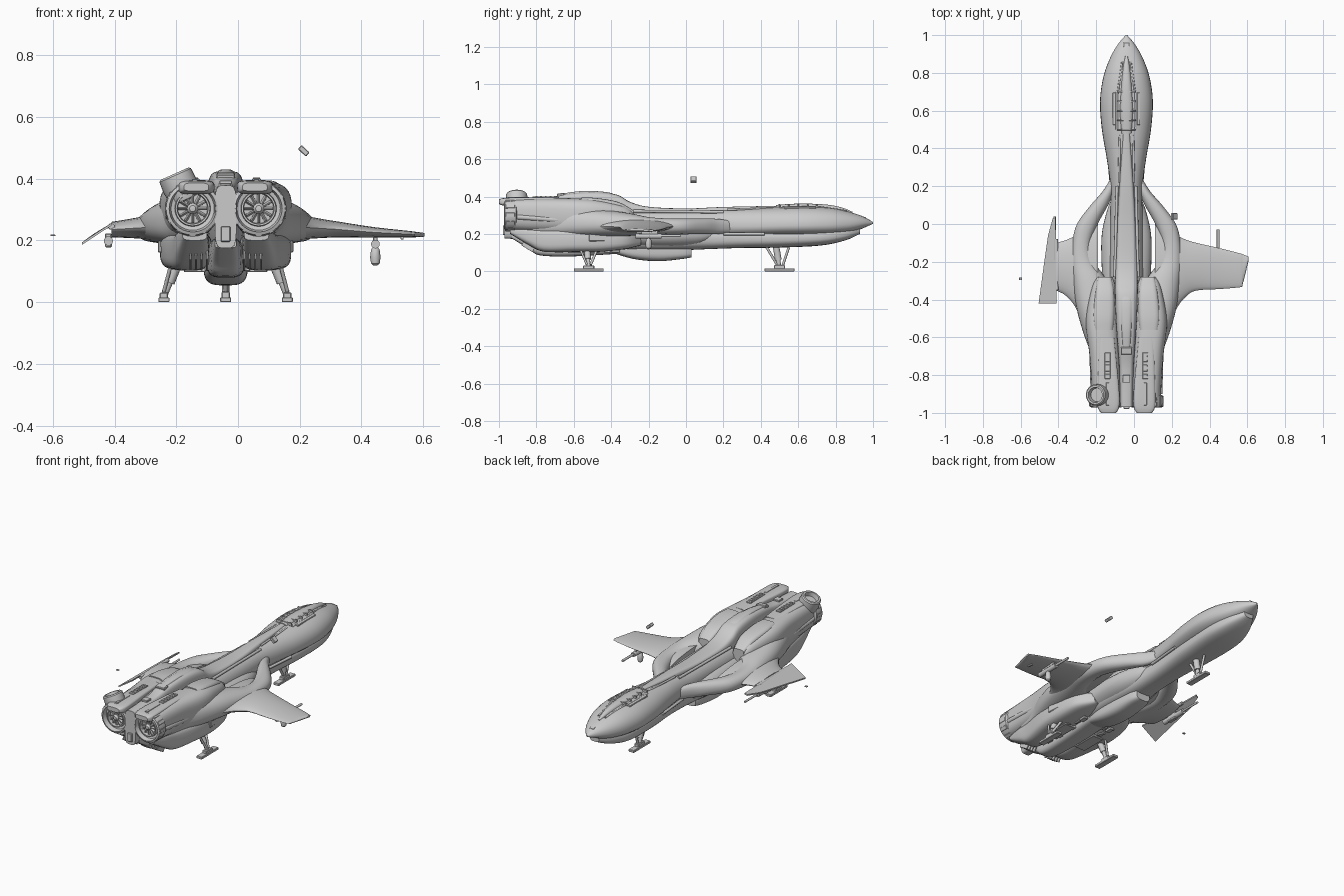
import bpy, bmesh, math, random
from mathutils import Matrix, Vector, Euler

random.seed(4)
X0 = -0.04  # hull centre line


def finish(name, bm):
    bmesh.ops.recalc_face_normals(bm, faces=bm.faces)
    me = bpy.data.meshes.new(name)
    bm.to_mesh(me)
    bm.free()
    ob = bpy.data.objects.new(name, me)
    bpy.context.collection.objects.link(ob)
    return ob


def skin(name, rings):
    bm = bmesh.new()
    vs = [[bm.verts.new(p) for p in r] for r in rings]
    n = len(vs[0])
    for a, b in zip(vs, vs[1:]):
        for i in range(n):
            bm.faces.new((a[i], a[(i + 1) % n], b[(i + 1) % n], b[i]))
    bm.faces.new(vs[0])
    bm.faces.new(vs[-1])
    return finish(name, bm)


def smooth(secs, steps):
    out = []
    for i in range(len(secs) - 1):
        p = [secs[max(0, i - 1)], secs[i], secs[i + 1], secs[min(len(secs) - 1, i + 2)]]
        for k in range(steps):
            t = k / steps
            out.append([0.5 * (2 * b + (c - a) * t + (2 * a - 5 * b + 4 * c - d) * t * t
                               + (3 * b - a - 3 * c + d) * t ** 3) for a, b, c, d in zip(*p)])
    return out + [list(secs[-1])]


def loft(name, secs, n=2.2, s=1, steps=4, seg=32):
    """Sections: y, centre x from hull line, half width, top z, middle z, bottom z."""
    rings = []
    for y, cx, hw, zt, zm, zb in smooth(secs, steps):
        r = []
        for i in range(seg):
            a = 2 * math.pi * i / seg
            c, d = math.cos(a), math.sin(a)
            u = math.copysign(abs(c) ** (2 / n), c)
            v = math.copysign(abs(d) ** (2 / n), d)
            r.append((X0 + s * cx + hw * u, y, zm + v * ((zt - zm) if v > 0 else (zm - zb))))
        rings.append(r)
    return skin(name, rings)


def lathe(name, prof, mat, seg=32):
    """Profile of (radius, height) turned around local z."""
    return skin(name, [[mat @ Vector((r * math.cos(2 * math.pi * i / seg), r * math.sin(2 * math.pi * i / seg), h))
                        for i in range(seg)] for r, h in prof])


def rod(name, p, q, r, r2=None, seg=14):
    p, q = Vector(p), Vector(q)
    m = Matrix.Translation(p) @ (q - p).to_track_quat('Z', 'Y').to_matrix().to_4x4()
    return lathe(name, [(r, 0), (r2 or r, (q - p).length)], m, seg)


def box(name, loc, size, rot=(0, 0, 0), bev=0.15):
    bm = bmesh.new()
    bmesh.ops.create_cube(bm, size=1)
    bmesh.ops.scale(bm, vec=size, verts=bm.verts)
    bmesh.ops.bevel(bm, geom=bm.edges[:], offset=min(size) * bev, segments=1, affect='EDGES')
    bm.transform(Matrix.Translation(loc) @ Euler(rot).to_matrix().to_4x4())
    return finish(name, bm)


# Forward hull: upper shell and slightly narrower lower shell
loft("upper_hull", [(1.0, 0, .004, .263, .258, .254), (.95, 0, .046, .292, .258, .232), (.88, 0, .086, .316, .253, .205),
                    (.78, 0, .122, .34, .248, .19), (.65, 0, .14, .35, .245, .185), (.5, 0, .13, .346, .243, .185),
                    (.35, 0, .105, .338, .24, .185), (.2, 0, .085, .331, .24, .185), (.05, 0, .085, .325, .24, .185),
                    (-.3, 0, .09, .33, .24, .19)])
loft("lower_hull", [(.93, 0, .03, .25, .22, .2), (.85, 0, .075, .24, .2, .165), (.72, 0, .105, .23, .185, .138),
                    (.5, 0, .1, .22, .182, .127), (.3, 0, .082, .22, .182, .125), (.1, 0, .08, .22, .18, .118),
                    (-.1, 0, .1, .22, .18, .11), (-.35, 0, .1, .22, .18, .11)], n=2.8)
loft("mid_body", [(.15, 0, .07, .23, .2, .17), (.08, 0, .1, .26, .2, .135), (-.05, 0, .13, .272, .2, .12),
                  (-.2, 0, .132, .28, .2, .12), (-.4, 0, .12, .29, .2, .12)])
loft("belly_pod", [(.03, 0, .045, .14, .11, .075), (-.02, 0, .06, .16, .11, .066), (-.15, 0, .07, .17, .12, .054),
                   (-.28, 0, .07, .17, .12, .066), (-.38, 0, .055, .17, .13, .095)], n=3.5)
# Dorsal spine rising into a rear hump and tail column
loft("dorsal_spine", [(.48, 0, .02, .35, .3, .22), (.2, 0, .038, .344, .3, .22), (0, 0, .048, .336, .3, .2),
                      (-.2, 0, .056, .345, .3, .2), (-.3, 0, .06, .372, .3, .18), (-.37, 0, .06, .41, .32, .17),
                      (-.5, 0, .056, .424, .33, .17), (-.65, 0, .046, .412, .33, .17), (-.77, 0, .038, .388, .3, .17),
                      (-.97, 0, .035, .378, .28, .175)], n=4.5)
loft("hump_window", [(-.36, 0, .025, .402, .39, .37), (-.42, 0, .034, .423, .4, .37), (-.55, 0, .03, .43, .4, .37),
                     (-.68, 0, .02, .413, .39, .37)], n=3)
box("hump_rear_frame", (X0, -.67, .405), (.06, .04, .025), (.15, 0, 0))
box("tail_hatch", (X0, -.82, .388), (.04, .04, .012))
box("tail_light", (X0, -.972, .22), (.03, .015, .05))
loft("tail_keel", [(-.35, 0, .065, .19, .14, .095), (-.6, 0, .06, .2, .14, .08), (-.78, 0, .05, .21, .15, .085),
                   (-.84, 0, .045, .21, .17, .12), (-.93, 0, .035, .21, .19, .175)], n=4)
# Cockpit canopy with side rails
loft("canopy", [(.89, 0, .006, .318, .312, .3), (.83, 0, .018, .342, .32, .3), (.74, 0, .028, .358, .33, .3),
                (.6, 0, .035, .362, .34, .3), (.48, 0, .028, .355, .33, .3)], n=2.5)
for s in (-1, 1):
    rod("canopy_rail", (X0 + s * .022, .86, .322), (X0 + s * .045, .7, .346), .005)
    rod("canopy_rail", (X0 + s * .05, .7, .343), (X0 + s * .05, .5, .338), .007)
    box("cockpit_side_box", (X0 + s * .062, .61, .334), (.018, .17, .022), (0, s * .25, 0))
    rod("spine_pipe", (X0 + s * .035, .47, .338), (X0 + s * .04, .22, .33), .006)
    rod("spine_pipe", (X0 + s * .05, .2, .317), (X0 + s * .062, -.28, .322), .008)
    rod("hull_side_pipe", (X0 + s * .1, .42, .2), (X0 + s * .08, .2, .2), .008)
for y in (.5, .55, .6, .65, .7):
    box("canopy_frame", (X0, y, .35), (.1, .008, .018))
box("nose_sensor", (X0, .945, .29), (.03, .03, .008), (-.3, 0, 0))

for s in (-1, 1):
    # Curved arm that leaves an oval gap beside the hull, blending into the shoulder
    loft("shoulder_arm", [(.24, .07, .014, .27, .24, .21), (.17, .098, .03, .28, .24, .2), (.1, .143, .046, .283, .24, .2),
                          (0, .207, .055, .283, .24, .198), (-.1, .237, .05, .283, .24, .198),
                          (-.2, .232, .062, .29, .24, .195), (-.3, .195, .09, .31, .245, .19),
                          (-.45, .165, .098, .33, .25, .185), (-.58, .145, .082, .335, .25, .185),
                          (-.7, .135, .05, .33, .25, .19), (-.85, .13, .03, .3, .25, .2)], s=s)
    # Engine nacelle
    loft("nacelle", [(-.28, .115, .04, .315, .28, .22), (-.33, .12, .062, .35, .29, .2), (-.45, .128, .08, .378, .3, .2),
                     (-.55, .128, .086, .388, .3, .205), (-.7, .115, .08, .39, .305, .21),
                     (-.85, .108, .077, .39, .305, .215), (-.935, .107, .075, .386, .305, .22)], n=2.9, s=s)
    loft("nacelle_hood", [(-.28, .115, .034, .325, .3, .28), (-.36, .115, .05, .37, .33, .28), (-.48, .12, .058, .392, .34, .28),
                          (-.56, .12, .052, .394, .34, .28)], n=4, s=s)
    loft("nacelle_flap", [(-.6, .105, .04, .39, .375, .35), (-.75, .1, .05, .395, .375, .35), (-.9, .095, .058, .395, .373, .35),
                          (-.97, .095, .056, .392, .37, .35), (-1.0, .095, .04, .386, .37, .36)], n=4, s=s)
    box("flap_vent", (X0 + s * .1, -.75, .394), (.03, .14, .012))
    for k in range(5):
        box("flap_louvre", (X0 + s * .1, -.7 - k * .025, .4), (.022, .01, .008))
    box("flap_slot", (X0 + s * .1, -.9, .394), (.016, .12, .008))
    # Exhaust ring and turbine
    ex, ez = X0 + s * .107, .303
    m = Matrix.Translation((ex, 0, ez)) @ Matrix.Rotation(math.pi / 2, 4, 'X')
    lathe("exhaust_ring", [(.07, .9), (.088, .91), (.09, .94), (.086, .968), (.076, .972), (.07, .945), (.058, .942),
                           (.056, .96), (.05, .96), (.048, .937), (.001, .937)], m)
    lathe("turbine_hub", [(.018, .93), (.018, .955), (.01, .965), (.001, .966)], m, 16)
    for k in range(12):
        a = k * math.pi / 6
        box("turbine_blade", (ex + .032 * math.cos(a), -.945, ez + .032 * math.sin(a)), (.03, .012, .006), (.5, -a, 0))
        box("exhaust_petal", (ex + .084 * math.cos(a), -.94, ez + .084 * math.sin(a)), (.012, .05, .022), (0, -a, 0))
    # Lower engine hull with rear vents
    loft("lower_engine_hull", [(-.24, .09, .03, .2, .17, .14), (-.32, .115, .075, .215, .17, .12),
                               (-.45, .13, .082, .225, .17, .105), (-.6, .125, .08, .23, .17, .104),
                               (-.76, .115, .06, .23, .17, .105), (-.84, .108, .054, .235, .19, .14),
                               (-.94, .1, .04, .235, .22, .2)], n=3.5, s=s)
    for k in range(4):
        box("rear_vent_fin", (X0 + s * (.06 + k * .018), -.83, .155), (.006, .07, .08), (-.55, 0, 0))
    box("belly_panel", (X0 + s * .1, -.55, .104), (.07, .16, .014))
    box("side_panel", (X0 + s * .2, -.45, .18), (.025, .14, .04), (0, 0, s * .1))
    rod("side_duct", (X0 + s * .184, -.62, .27), (X0 + s * .176, -.9, .29), .014)
    # Rear landing leg
    foot = Vector((X0 + s * .2, -.52, .02))
    top = Vector((X0 + s * .155, -.53, .13))
    rod("rear_leg", foot, top, .011)
    rod("rear_leg_sleeve", foot.lerp(top, .4), top, .017)
    rod("rear_leg_brace", foot + Vector((0, .01, .015)), top + Vector((-s * .01, .06, 0)), .007)
    rod("rear_leg_brace", foot + Vector((0, -.01, .015)), top + Vector((s * .02, -.04, 0)), .006)
    box("rear_foot", foot + Vector((0, 0, -.0125)), (.036, .16, .015))
    box("rear_ankle", foot, (.028, .06, .022))

# Nose landing leg
rod("nose_leg", (X0, .5, .015), (X0, .48, .14), .012)
rod("nose_leg_sleeve", (X0, .494, .06), (X0, .48, .14), .018)
rod("nose_leg_brace", (X0, .515, .025), (X0, .55, .13), .007)
rod("nose_leg_brace", (X0, .49, .03), (X0, .43, .13), .007)
box("nose_foot", (X0, .5, .0075), (.036, .16, .015))
box("nose_ankle", (X0, .5, .022), (.028, .06, .024))


# Wings: chord sections of distance from hull line, lead y, trail y, z, thickness
def wing(name, secs, s):
    rings = []
    for d, lead, trail, z, th in smooth(secs, 3):
        r = []
        for i in range(24):
            a = 2 * math.pi * i / 24
            y = (lead + trail) / 2 + (lead - trail) / 2 * math.cos(a)
            r.append((X0 + s * d, y, z + th / 2 * math.copysign(abs(math.sin(a)) ** 1.2, math.sin(a))))
        rings.append(r)
    return skin(name, rings)


root = [(.15, 0, -.64, .242, .09), (.22, -.03, -.55, .242, .085), (.27, -.062, -.44, .241, .072),
        (.32, -.085, -.38, .238, .06), (.37, -.1, -.352, .235, .05)]
wing("right_wing", root + [(.48, -.125, -.345, .226, .034), (.6, -.155, -.335, .22, .02), (.615, -.16, -.32, .219, .018),
                           (.645, -.172, -.2, .218, .012)], 1)
wing("left_wing_stub", root, -1)
# Snapped left wing tip, hanging at an angle
tip = [(-.415, .035, .246), (-.43, .03, .24), (-.455, -.06, .225), (-.475, -.2, .212), (-.505, -.42, .19), (-.41, -.42, .252)]
skin("broken_wing_tip", [[(x, y, z + d) for x, y, z in tip] for d in (-.004, .004)])
rod("wing_hinge", (-.412, -.08, .245), (-.41, -.35, .245), .01)

# Wing guns
rod("right_gun_barrel", (.445, -.03, .19), (.445, -.15, .19), .007)
rod("right_gun_body", (.445, -.13, .188), (.445, -.27, .188), .014)
box("right_gun_pylon", (.445, -.2, .205), (.014, .1, .035))
rod("right_pod_strut", (.445, -.2, .19), (.445, -.2, .15), .009)
lathe("right_pod", [(.006, .118), (.014, .125), (.017, .145), (.014, .17), (.008, .178)],
      Matrix.Translation((.445, -.2, 0)), 16)
rod("left_gun_barrel", (-.42, .04, .2), (-.42, -.1, .2), .006)
rod("left_gun_body", (-.42, -.08, .198), (-.42, -.24, .198), .015)
box("left_gun_mount", (-.42, -.17, .2), (.022, .06, .045))
box("wing_tip_light", (.532, -.25, .212), (.01, .03, .018))

# Displaced engine drum on the left nacelle
lathe("loose_drum", [(.03, -.05), (.05, -.045), (.058, 0), (.056, .04), (.05, .046), (.04, .046), (.036, .02), (.001, .02)],
      Matrix.Translation((-.187, -.905, .374)) @ Matrix.Rotation(-.42, 4, 'Y'))
# Floating debris
box("floating_block", (.213, .04, .49), (.036, .034, .018), (0, .75, 0))
box("floating_chip", (-.6, -.29, .216), (.016, .012, .005))

# Small surface fittings
for k in range(14):
    sx = random.choice((-1, 1))
    box("belly_fitting", (X0 + sx * random.uniform(.06, .17), random.uniform(-.7, -.35), .107),
        (random.uniform(.01, .03), random.uniform(.02, .05), .014))

# Smooth shading with sharp edges kept
bpy.ops.object.select_all(action='SELECT')
bpy.context.view_layer.objects.active = bpy.context.scene.objects[0]
bpy.ops.object.shade_smooth_by_angle(angle=math.radians(35))
